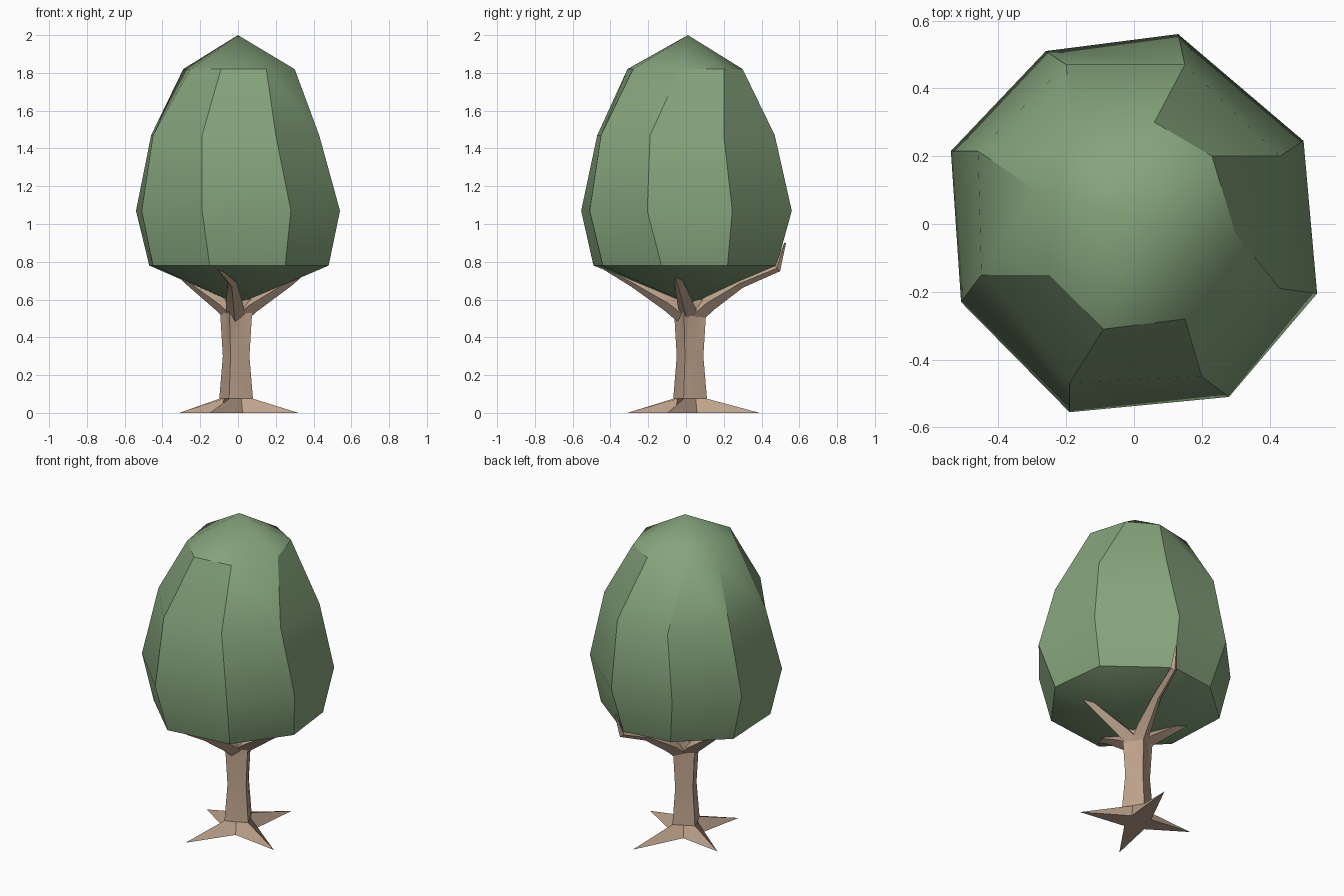
import bpy, bmesh, math
from mathutils import Vector

if "Cube" in bpy.data.objects:
    bpy.data.objects.remove(bpy.data.objects["Cube"])


def material(name, rgb):
    m = bpy.data.materials.new(name)
    m.diffuse_color = (*rgb, 1)
    m.use_nodes = True
    m.node_tree.nodes["Principled BSDF"].inputs["Base Color"].default_value = m.diffuse_color
    return m


LEAF = material("leaf green", (0.235, 0.37, 0.20))
BARK = material("bark brown", (0.52, 0.37, 0.265))


def loft(bm, rings, low=None, high=None):
    """Skin rings of equal length; ends close to a point or with a flat cap."""
    loops = [[bm.verts.new(p) for p in r] for r in rings]
    n = len(loops[0])
    for a, b in zip(loops, loops[1:]):
        for i in range(n):
            j = (i + 1) % n
            bm.faces.new((a[i], a[j], b[j], b[i]))
    for loop, tip in ((loops[0], low), (loops[-1], high)):
        if tip is None:
            bm.faces.new(loop)
        else:
            v = bm.verts.new(tip)
            for i in range(n):
                bm.faces.new((loop[i], loop[(i + 1) % n], v))


def finish(bm, name, mat, angle):
    bmesh.ops.recalc_face_normals(bm, faces=bm.faces)
    me = bpy.data.meshes.new(name)
    bm.to_mesh(me)
    bm.free()
    me.materials.append(mat)
    ob = bpy.data.objects.new(name, me)
    bpy.context.collection.objects.link(ob)
    bpy.ops.object.select_all(action='DESELECT')
    ob.select_set(True)
    bpy.context.view_layer.objects.active = ob
    bpy.ops.object.shade_smooth_by_angle(angle=math.radians(angle))


# Canopy: eight-sided egg of slightly uneven rings (x, y), from bottom to top
def level(z, pts):
    return [(x, y, z) for x, y in pts]


canopy = [
    level(0.78, [(0.10, 0.48), (0.44, 0.22), (0.48, -0.13), (0.25, -0.44),
                 (-0.15, -0.49), (-0.45, -0.20), (-0.47, 0.20), (-0.20, 0.44)]),
    level(1.07, [(0.13, 0.56), (0.50, 0.245), (0.54, -0.205), (0.28, -0.51),
                 (-0.19, -0.555), (-0.51, -0.23), (-0.54, 0.215), (-0.26, 0.51)]),
    level(1.47, [(0.15, 0.47), (0.43, 0.20), (0.43, -0.19), (0.20, -0.45),
                 (-0.19, -0.47), (-0.45, -0.15), (-0.46, 0.215), (-0.20, 0.47)]),
    level(1.82, [(0.06, 0.30), (0.23, 0.20), (0.30, -0.03), (0.15, -0.28),
                 (-0.09, -0.31), (-0.25, -0.15), (-0.29, 0.10), (-0.18, 0.25)]),
]
bm = bmesh.new()
loft(bm, canopy, low=(0, 0.02, 0.575), high=(0, 0.01, 2.0))
finish(bm, "canopy", LEAF, 32)

# Trunk: four ridges flaring into pointed roots, with valleys between them
ROOTS = [(0.32, -0.10), (0.10, 0.39), (-0.31, 0.13), (-0.15, -0.31)]
CENTRE = Vector((-0.01, 0.02))


def star(z, ridge, valley):
    pts = []
    for i, root in enumerate(ROOTS):
        d = (Vector(root) - CENTRE).normalized()
        e = (Vector(ROOTS[(i + 1) % 4]) - CENTRE).normalized()
        tip = Vector(root) if ridge is None else CENTRE + d * ridge
        dip = CENTRE + (d + e).normalized() * valley
        pts += [(*tip, z), (*dip, z)]
    return pts


bm = bmesh.new()
loft(bm, [star(0, None, 0.085), star(0.075, 0.095, 0.07), star(0.30, 0.075, 0.055),
          star(0.53, 0.09, 0.058), star(0.60, 0.12, 0.04)])
finish(bm, "trunk_and_roots", BARK, 30)


# Branches: tapered four-sided limbs hugging the underside of the canopy
def limb(name, path, widths):
    path = [Vector(p) for p in path]
    bm = bmesh.new()
    rings = []
    for i, (p, w) in enumerate(zip(path, widths)):
        t = (path[min(i + 1, len(path) - 1)] - path[max(i - 1, 0)]).normalized()
        side = t.cross(Vector((0, 0, 1))).normalized()
        up = side.cross(t)
        rings.append([p + side * w, p + up * w, p - side * w, p - up * w])
    loft(bm, rings)
    finish(bm, name, BARK, 30)


limb("right_branch", [(0.0, 0.02, 0.51), (0.07, 0.0, 0.57), (0.28, -0.04, 0.70),
                      (0.40, -0.08, 0.79)], (0.05, 0.045, 0.024, 0.008))
limb("left_branch", [(-0.02, 0.03, 0.51), (-0.08, 0.04, 0.57), (-0.25, 0.10, 0.69),
                     (-0.38, 0.15, 0.79)], (0.05, 0.045, 0.024, 0.008))
limb("front_branch", [(-0.01, 0.0, 0.51), (-0.02, -0.09, 0.58), (-0.03, -0.28, 0.69),
                      (-0.11, -0.44, 0.77)], (0.05, 0.045, 0.024, 0.008))
limb("back_branch", [(0.0, 0.04, 0.51), (0.02, 0.12, 0.58), (0.07, 0.29, 0.685),
                     (0.11, 0.485, 0.765), (0.125, 0.525, 0.90)],
     (0.05, 0.045, 0.025, 0.02, 0.005))
